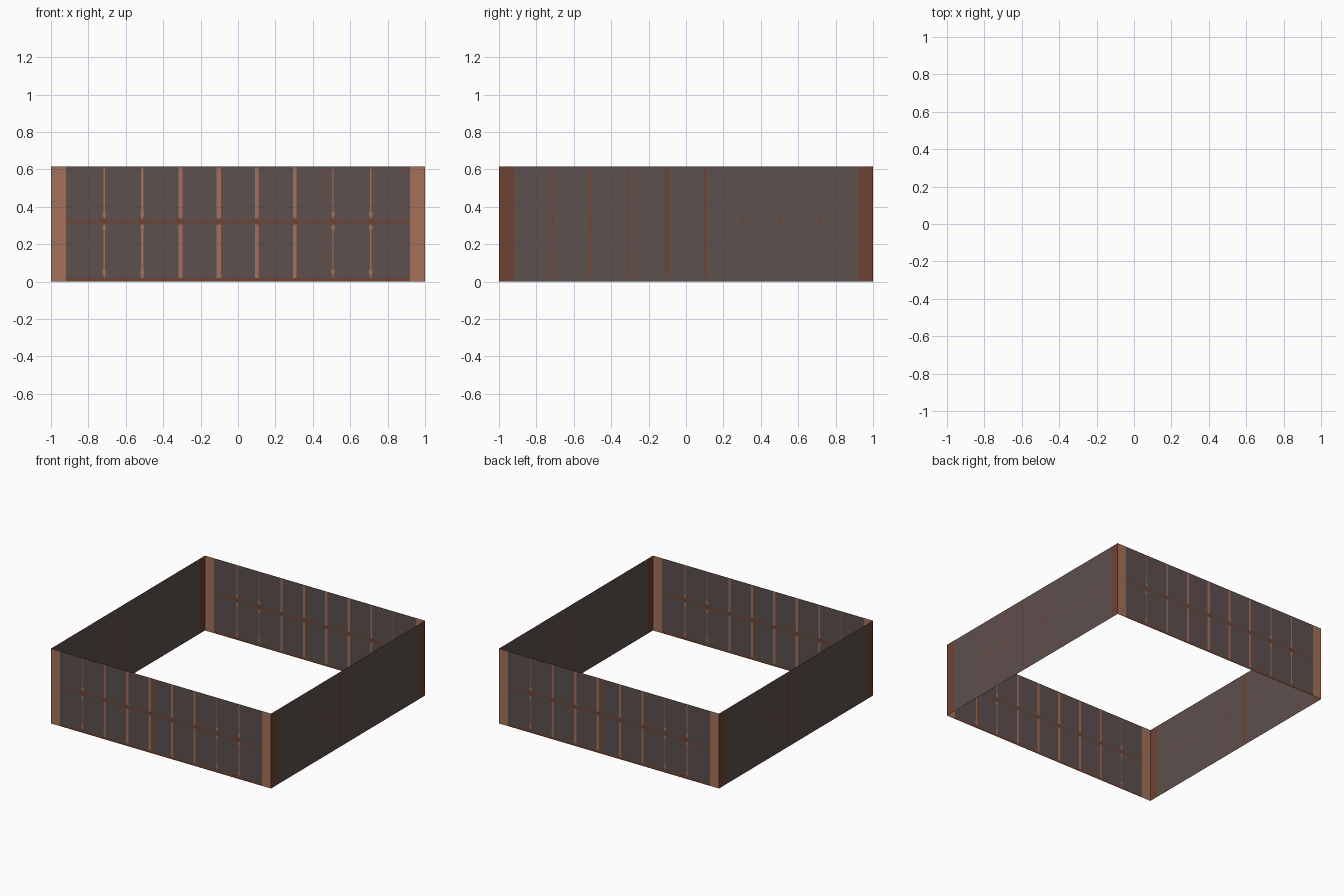
import bpy, bmesh, math

if "Cube" in bpy.data.objects:
    bpy.data.objects.remove(bpy.data.objects["Cube"])

H = 0.615
POST = 0.92


def mat(name, rgb):
    m = bpy.data.materials.new(name)
    m.diffuse_color = (*rgb, 1)
    m.use_nodes = True
    m.node_tree.nodes["Principled BSDF"].inputs["Base Color"].default_value = m.diffuse_color
    return m


panel = mat("dark panel", (0.110, 0.079, 0.075))
copper = mat("light copper", (0.366, 0.165, 0.103))
rust = mat("dark rust", (0.156, 0.056, 0.033))
MATS = [panel, copper, rust]

COLUMNS = [-0.715, -0.512, -0.307, -0.103, 0.10, 0.303, 0.508, 0.71]
FRONT_W = [0.006, 0.012, 0.02, 0.022, 0.02, 0.018, 0.006, 0.006]
SIDE_W = [0.006, 0.006, 0.008, 0.02, 0.012, 0.0, 0.0, 0.0]


# Each wall is one sheet cut into a grid; faces take the colour of the last rectangle holding them
def wall(name, rects, angle):
    us = sorted({-1.0, 1.0} | {round(u, 4) for r in rects for u in r[:2]})
    zs = sorted({0.0, H} | {round(z, 4) for r in rects for z in r[2:4]})
    bm = bmesh.new()
    c, s = math.cos(angle), math.sin(angle)
    grid = [[bm.verts.new((c * u + s, s * u - c, z)) for z in zs] for u in us]
    for i in range(len(us) - 1):
        for j in range(len(zs) - 1):
            f = bm.faces.new((grid[i][j], grid[i + 1][j],
                              grid[i + 1][j + 1], grid[i][j + 1]))
            u, z = (us[i] + us[i + 1]) / 2, (zs[j] + zs[j + 1]) / 2
            for a, b, lo, hi, k in rects:
                if a < u < b and lo < z < hi:
                    f.material_index = k
    me = bpy.data.meshes.new(name)
    bm.to_mesh(me)
    bm.free()
    for m in MATS:
        me.materials.append(m)
    bpy.context.collection.objects.link(bpy.data.objects.new(name, me))


def layout(widths, bar, rail):
    r = []
    # Upright bars, with small dots around the joints
    for u, w in zip(COLUMNS, widths):
        if w:
            r.append((u - w / 2, u + w / 2, 0.02, 0.61, bar))
        if rail:
            for z in (0.05, 0.29, 0.36):
                r.append((u - 0.009, u + 0.009, z - 0.011, z + 0.011, bar))
    # Bottom and middle rails
    if rail:
        r.append((-POST, POST, 0.0, 0.02, 2))
        r.append((-POST, POST, 0.314, 0.328, 2))
    # Joint plates
    for u in COLUMNS:
        h = 0.02 if rail else 0.008
        r.append((u - h, u + h, 0.306, 0.338, 2))
    # Corner posts
    r += [(-1, -POST, 0, H, bar), (POST, 1, 0, H, bar)]
    return r


front = layout(FRONT_W, 1, True)
side = layout(SIDE_W, 2, False)
wall("front_wall", front, 0)
wall("right_wall", side, math.pi / 2)
wall("back_wall", front, math.pi)
wall("left_wall", side, -math.pi / 2)
